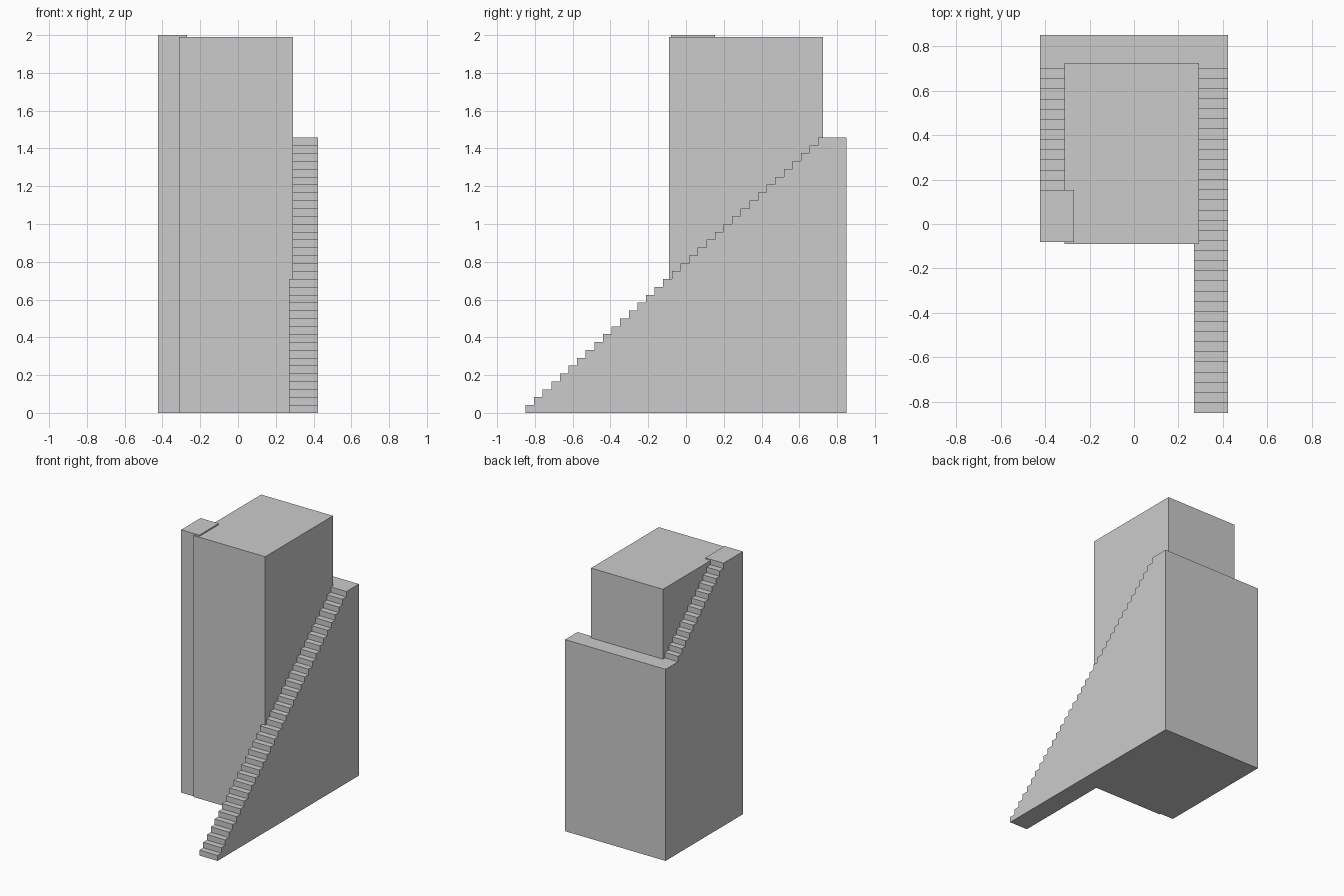
import bpy, bmesh

if "Cube" in bpy.data.objects:
    bpy.data.objects.remove(bpy.data.objects["Cube"])

RISE = 2.0 / 48
RUN = 1.55 / 34
LOW = 35 * RISE          # height of the rear landing


def extrude_profile(name, profile, x0, x1):
    """Solid from a closed (y, z) outline, spanning x0 to x1."""
    bm = bmesh.new()
    face = bm.faces.new([bm.verts.new((x0, y, z)) for y, z in profile])
    ext = bmesh.ops.extrude_face_region(bm, geom=[face])
    moved = [v for v in ext["geom"] if isinstance(v, bmesh.types.BMVert)]
    bmesh.ops.translate(bm, verts=moved, vec=(x1 - x0, 0, 0))
    bmesh.ops.recalc_face_normals(bm, faces=bm.faces)
    mesh = bpy.data.meshes.new(name)
    bm.to_mesh(mesh)
    bm.free()
    obj = bpy.data.objects.new(name, mesh)
    bpy.context.collection.objects.link(obj)
    return obj


def steps(y, z, run, count):
    """Stair outline: alternating risers and treads."""
    pts = [(y, z)]
    for _ in range(count):
        z += RISE
        pts.append((y, z))
        y += run
        pts.append((y, z))
    return pts


def box(name, x0, x1, y0, y1, h):
    return extrude_profile(name, [(y0, 0), (y0, h), (y1, h), (y1, 0)], x0, x1)


# Central tower
box("tower", -0.313, 0.292, -0.09, 0.725, 1.99)

# Right flight, climbing to the back, ending in the rear corner landing
lower = steps(-0.85, 0, RUN, 34)
lower += [(0.70, LOW), (0.85, LOW), (0.85, 0)]
extrude_profile("lower_flight", lower, 0.27, 0.423)

# Rear landing joining both flights
box("rear_landing", -0.27, 0.27, 0.70, 0.85, LOW)

# Left flight, climbing to the front, ending in the top landing
upper = [(0.85, 0), (0.85, LOW)] + steps(0.70, LOW, -RUN, 12)
upper += [(0.70 - 12 * RUN, 2.0), (-0.08, 2.0), (-0.08, 0)]
extrude_profile("upper_flight", upper, -0.423, -0.27)

# Merge the coincident points where flights meet landings
for obj in bpy.context.collection.objects:
    bm = bmesh.new()
    bm.from_mesh(obj.data)
    bmesh.ops.remove_doubles(bm, verts=bm.verts, dist=1e-4)
    bmesh.ops.recalc_face_normals(bm, faces=bm.faces)
    bm.to_mesh(obj.data)
    bm.free()
